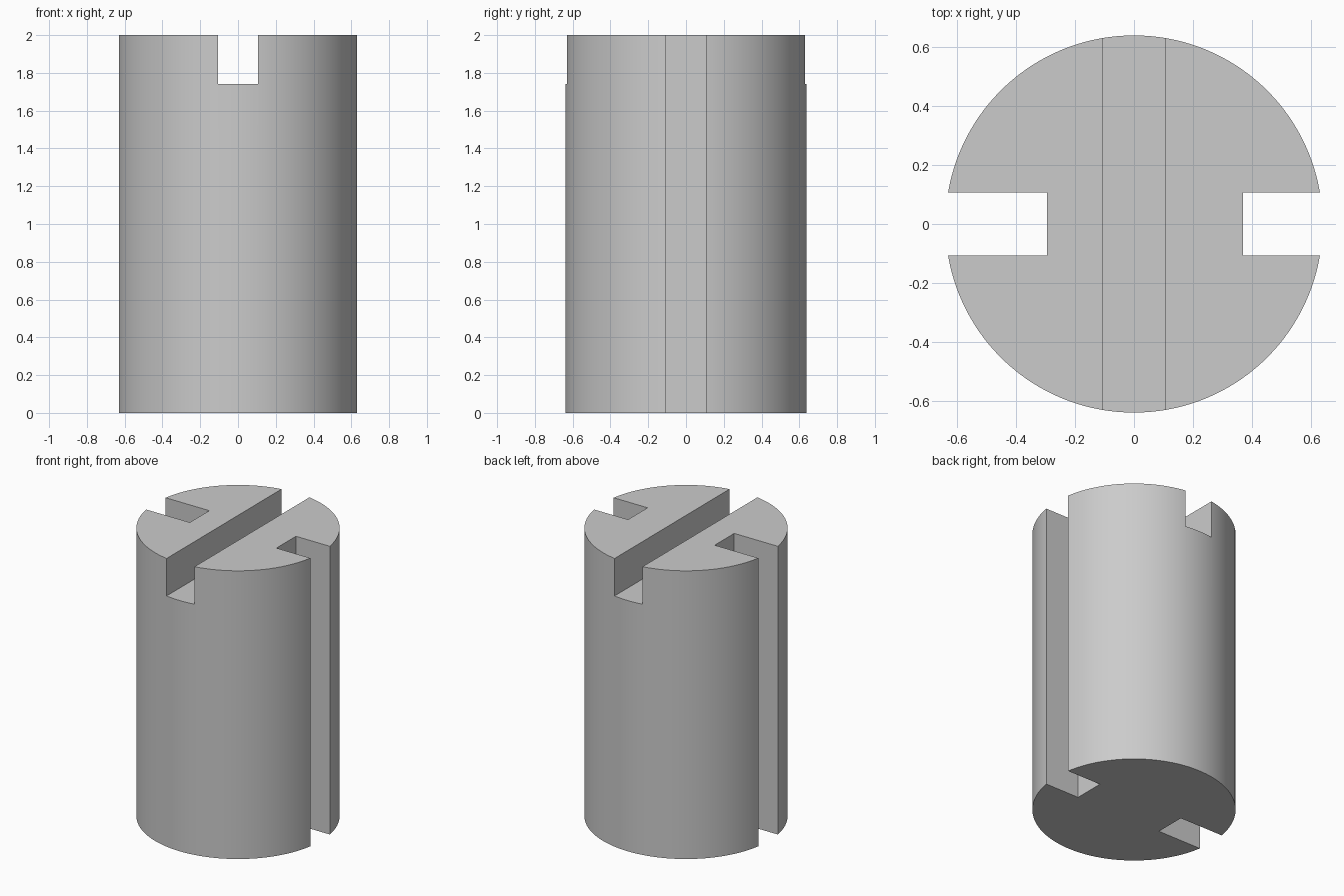
import bpy, bmesh, math

if "Cube" in bpy.data.objects:
    bpy.data.objects.remove(bpy.data.objects["Cube"], do_unlink=True)

RADIUS, HEIGHT = 0.639, 2.0
HALF_SLOT = 0.107          # half width of every slot
LEFT_FLOOR, RIGHT_FLOOR = 0.37, -0.295
NOTCH_Z = 1.74
SEGMENTS = 64              # per half arc

grey = bpy.data.materials.new("plain grey")
grey.use_nodes = True
colour = (0.6, 0.6, 0.6, 1)
grey.diffuse_color = colour
grey.node_tree.nodes["Principled BSDF"].inputs["Base Color"].default_value = colour


def arc(start, end):
    steps = [start + (end - start) * i / SEGMENTS for i in range(SEGMENTS + 1)]
    return [(RADIUS * math.cos(a), RADIUS * math.sin(a)) for a in steps]


# Round section with a keyway on each side
gap = math.asin(HALF_SLOT / RADIUS)
section = arc(gap, math.pi - gap)
section += [(RIGHT_FLOOR, HALF_SLOT), (RIGHT_FLOOR, -HALF_SLOT)]
section += arc(math.pi + gap, 2 * math.pi - gap)
section += [(LEFT_FLOOR, -HALF_SLOT), (LEFT_FLOOR, HALF_SLOT)]

# Slotted plug: the section extruded upwards
bm = bmesh.new()
base = bm.faces.new([bm.verts.new((x, y, 0)) for x, y in section])
top = bmesh.ops.extrude_face_region(bm, geom=[base], use_keep_orig=True)["geom"]
bmesh.ops.translate(bm, vec=(0, 0, HEIGHT),
                    verts=[v for v in top if isinstance(v, bmesh.types.BMVert)])
bmesh.ops.recalc_face_normals(bm, faces=bm.faces)
mesh = bpy.data.meshes.new("slotted_plug")
bm.to_mesh(mesh)
bm.free()
mesh.materials.append(grey)
plug = bpy.data.objects.new("slotted_plug", mesh)
bpy.context.collection.objects.link(plug)

# Screwdriver notch across the top, front to back
bpy.ops.mesh.primitive_cube_add(size=1, location=(0, 0, NOTCH_Z + 0.5))
cutter = bpy.context.object
cutter.name = "notch_cutter"
cutter.scale = (2 * HALF_SLOT, 2, 1)
cutter.hide_render = True
cutter.data.materials.append(grey)
bpy.context.view_layer.update()

cut = plug.modifiers.new("notch", "BOOLEAN")
cut.operation = "DIFFERENCE"
cut.solver = "EXACT"
cut.object = cutter

bpy.ops.object.select_all(action="DESELECT")
plug.select_set(True)
bpy.context.view_layer.objects.active = plug
bpy.ops.object.modifier_apply(modifier=cut.name)
bpy.data.objects.remove(cutter, do_unlink=True)

# Smooth round wall, crisp slot edges
bpy.ops.object.shade_smooth_by_angle(angle=math.radians(30))
